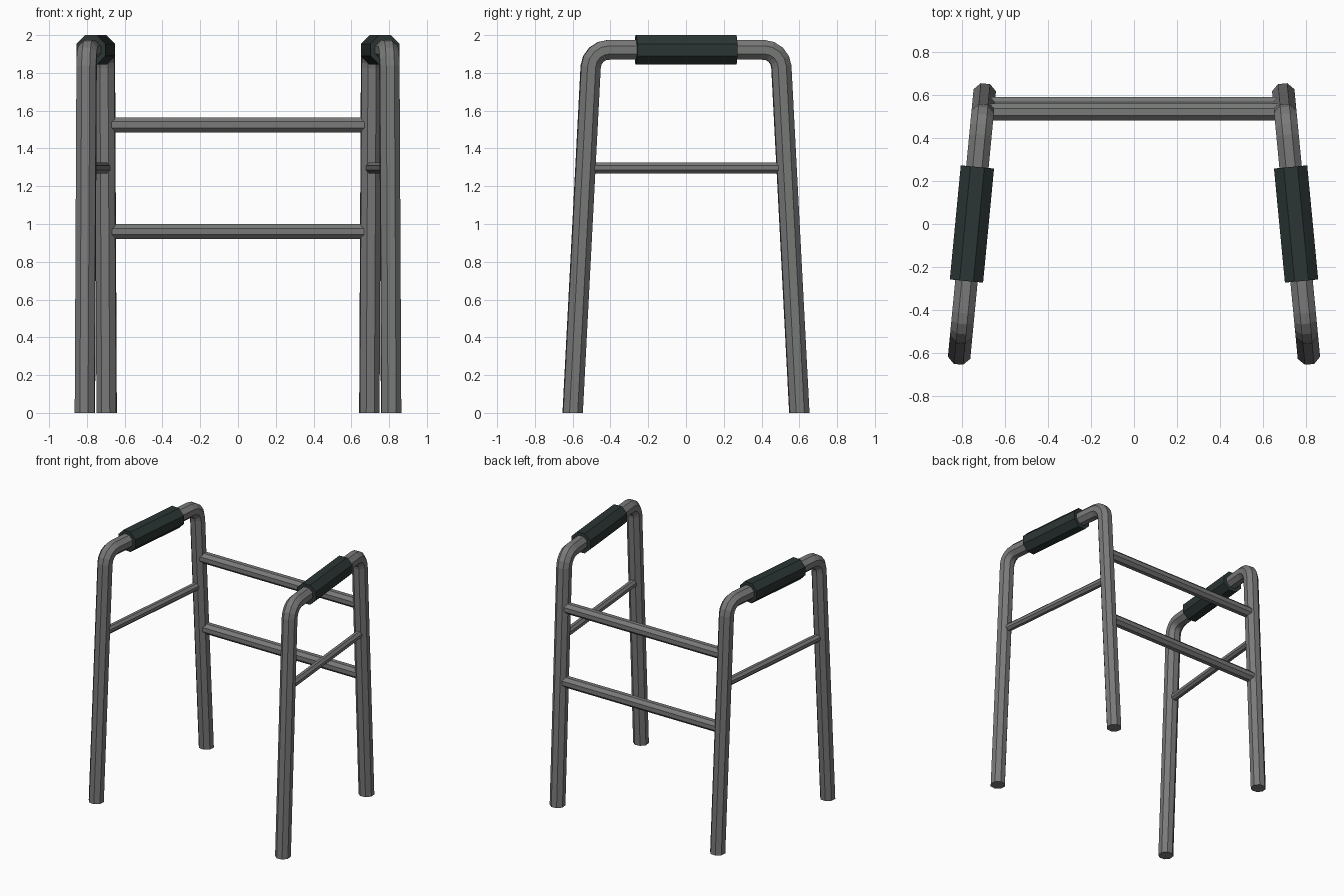
import bpy, bmesh, math
from mathutils import Vector

if "Cube" in bpy.data.objects:
    bpy.data.objects.remove(bpy.data.objects["Cube"])


def material(name, rgb):
    m = bpy.data.materials.new(name)
    m.diffuse_color = (*rgb, 1)
    m.use_nodes = True
    m.node_tree.nodes["Principled BSDF"].inputs["Base Color"].default_value = m.diffuse_color
    return m


METAL = material("grey metal", (0.19, 0.195, 0.19))
RUBBER = material("dark rubber", (0.025, 0.037, 0.035))
SIDES = 8


def tube(name, path, radius, side, mat, end_dir=None):
    """Sweep an octagon along a planar path; side is the path plane normal."""
    bm = bmesh.new()
    rings = []
    n = len(path)
    for i, p in enumerate(path):
        a = (p - path[i - 1]).normalized() if i > 0 else Vector()
        b = (path[i + 1] - p).normalized() if i < n - 1 else Vector()
        t = (a + b).normalized()
        if end_dir and i in (0, n - 1):
            t = end_dir if i == 0 else -end_dir
        u = side.normalized()
        v = t.cross(u).normalized()
        ring = []
        for k in range(SIDES):
            ang = 2 * math.pi * (k + 0.5) / SIDES
            ring.append(bm.verts.new(p + radius * (u * math.cos(ang) + v * math.sin(ang))))
        rings.append(ring)
    for r0, r1 in zip(rings, rings[1:]):
        for k in range(SIDES):
            j = (k + 1) % SIDES
            bm.faces.new((r0[k], r0[j], r1[j], r1[k]))
    bm.faces.new(rings[0])
    bm.faces.new(rings[-1])
    bmesh.ops.recalc_face_normals(bm, faces=bm.faces)
    me = bpy.data.meshes.new(name)
    bm.to_mesh(me)
    bm.free()
    me.materials.append(mat)
    ob = bpy.data.objects.new(name, me)
    bpy.context.collection.objects.link(ob)
    return ob


def on_side(s, y, z):
    """Point in the slightly toed-in side plane (s = -1 left, 1 right)."""
    return Vector((s * (0.753 - 0.096 * y), y, z))


def leg_y(z):
    return 0.6 - 0.052 * z


TOP, BEND, STEPS = 1.922, 0.095, 4
corner_y = leg_y(TOP)
lean = math.atan(0.052)
turn = math.pi / 2 - lean

# front half of the bent frame profile in (y, z): foot, then rounded corner
cut = BEND * math.tan(turn / 2)
cy, cz = -corner_y + cut, TOP - BEND
profile = [(-0.6, 0.0)]
for i in range(STEPS + 1):
    a = math.pi - lean - turn * i / STEPS
    profile.append((cy + BEND * math.cos(a), cz + BEND * math.sin(a)))
profile += [(-y, z) for y, z in reversed(profile)]

for s, label in ((-1, "left"), (1, "right")):
    normal = Vector((1, s * 0.096, 0))
    # legs and top rail in one bent tube
    tube(label + "_leg_frame", [on_side(s, y, z) for y, z in profile],
         0.0565, normal, METAL, Vector((0, 0, 1)))
    # hand grip
    tube(label + "_hand_grip", [on_side(s, -0.265, TOP), on_side(s, 0.265, TOP)],
         0.084, normal, RUBBER)
    # side brace
    y = leg_y(1.297)
    tube(label + "_side_brace", [on_side(s, -y, 1.297), on_side(s, y, 1.297)],
         0.031, normal, METAL)

# rear cross bars
for name, z in (("upper_cross_bar", 1.525), ("lower_cross_bar", 0.96)):
    y = leg_y(z)
    tube(name, [on_side(-1, y, z), on_side(1, y, z)], 0.043, Vector((0, 1, 0)), METAL)
